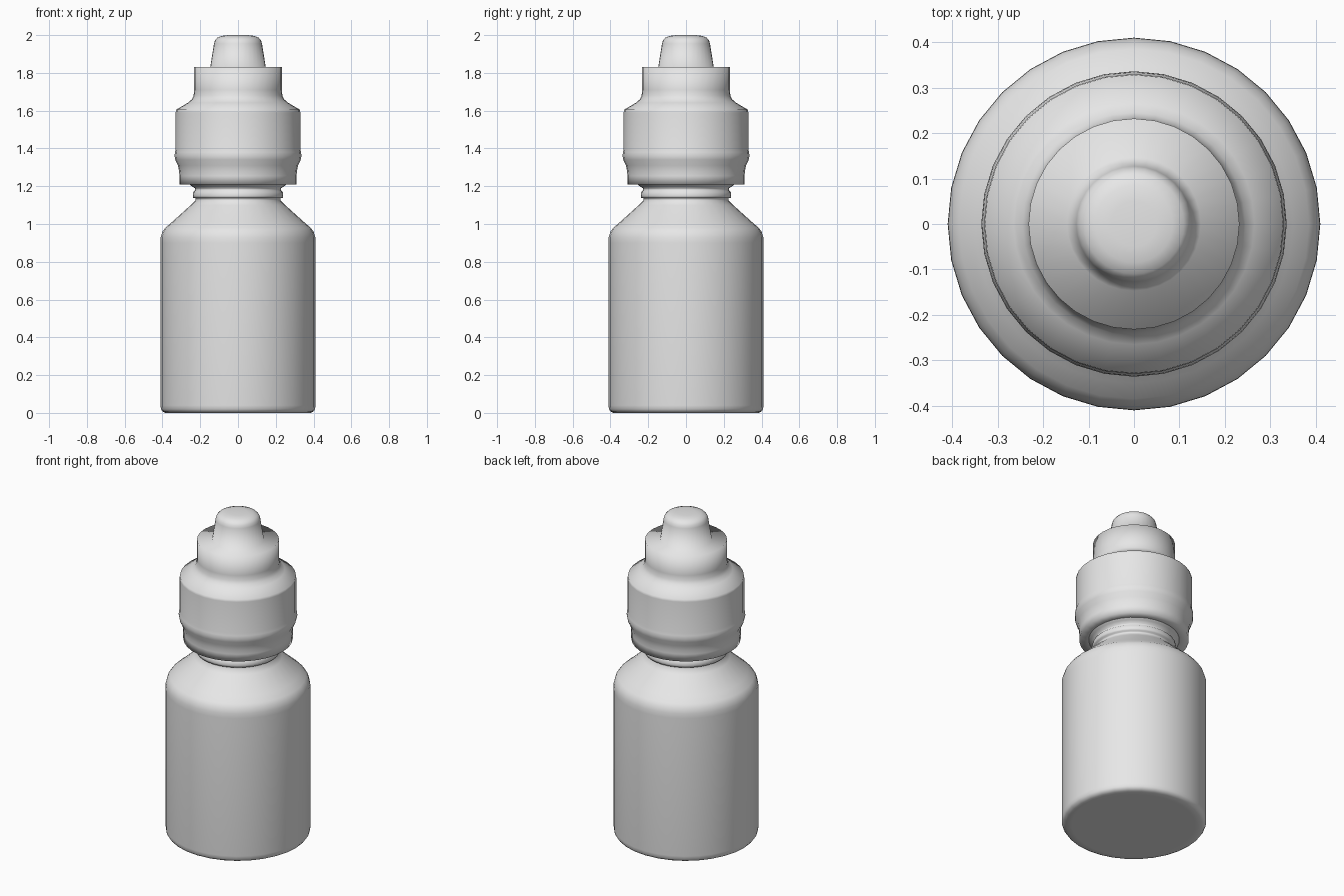
import bpy
import bmesh
from math import cos, sin, tau

SIDES = 32

default_cube = bpy.data.objects.get("Cube")
if default_cube:
    bpy.data.objects.remove(default_cube, do_unlink=True)


def make_material(name, color):
    material = bpy.data.materials.new(name)
    material.use_nodes = True
    material.diffuse_color = color
    shader = next(n for n in material.node_tree.nodes if n.type == "BSDF_PRINCIPLED")
    shader.inputs["Base Color"].default_value = color
    return material


def lathe(name, profile, material, close_bottom=False, close_top=False):
    """Turn a bottom-to-top (radius, height) profile around the z axis."""
    bm = bmesh.new()
    rings = []
    for radius, height in profile:
        ring = []
        for i in range(SIDES):
            angle = tau * i / SIDES
            ring.append(bm.verts.new((radius * cos(angle), radius * sin(angle), height)))
        rings.append(ring)
    for lower, upper in zip(rings, rings[1:]):
        for i in range(SIDES):
            j = (i + 1) % SIDES
            bm.faces.new((lower[i], lower[j], upper[j], upper[i]))
    if close_bottom:
        bm.faces.new(list(reversed(rings[0])))
    if close_top:
        bm.faces.new(rings[-1])
    for face in bm.faces:
        face.smooth = True
    mesh = bpy.data.meshes.new(name)
    bm.to_mesh(mesh)
    bm.free()
    mesh.materials.append(material)
    obj = bpy.data.objects.new(name, mesh)
    bpy.context.scene.collection.objects.link(obj)
    return obj


grey = make_material("plain grey plastic", (0.8, 0.8, 0.8, 1.0))

# Bottle: rounded base, straight wall, sloping shoulder
body = [(0.35, 0), (0.385, 0), (0.4, 0.008), (0.408, 0.02), (0.41, 0.04),
        (0.41, 0.9), (0.409, 0.93), (0.4, 0.96), (0.385, 0.98),
        (0.35, 1.01), (0.25, 1.1), (0.225, 1.125)]
# Neck: small ring, then a waist flaring up under the cap
neck = [(0.225, 1.137), (0.237, 1.138), (0.239, 1.15), (0.237, 1.17),
        (0.227, 1.18), (0.227, 1.188), (0.245, 1.2), (0.257, 1.21)]
lathe("bottle", body + neck, grey, close_bottom=True)

# Cap: lower skirt, bulging band, broad wall, concave shoulder and collar
cap = [(0.257, 1.21), (0.31, 1.21), (0.31, 1.255), (0.312, 1.28),
       (0.318, 1.31), (0.332, 1.34), (0.336, 1.36), (0.334, 1.38),
       (0.33, 1.395), (0.33, 1.59), (0.328, 1.605), (0.265, 1.642),
       (0.245, 1.66), (0.235, 1.68), (0.232, 1.71), (0.232, 1.83)]
# Nozzle: tapered spout with a rounded tip rising from the collar
nozzle = [(0.147, 1.83), (0.127, 1.955), (0.122, 1.972), (0.11, 1.986),
          (0.085, 1.996), (0.05, 2)]
lathe("cap_with_nozzle", cap + nozzle, grey, close_top=True)
